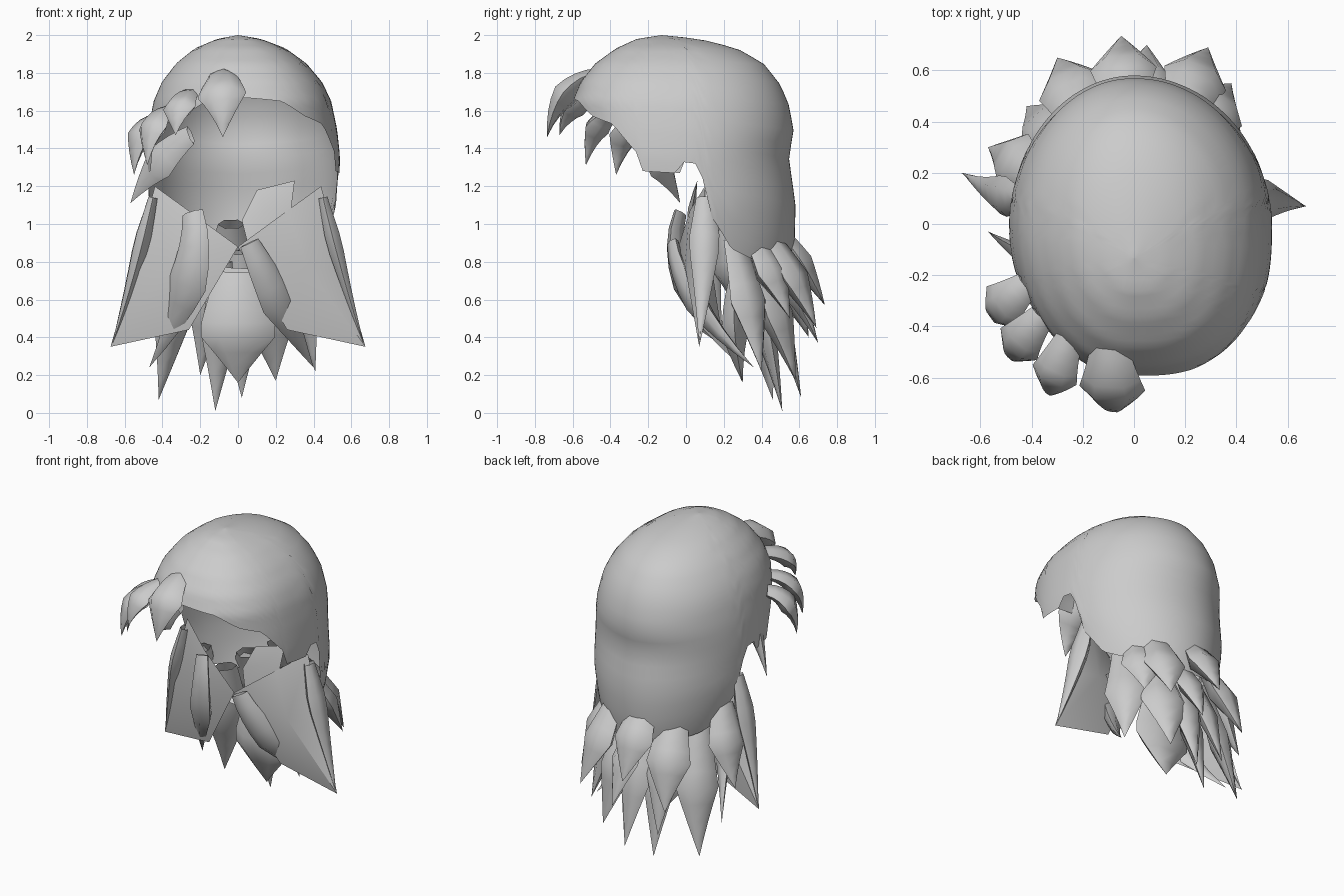
import bpy, bmesh, math
from mathutils import Vector

if "Cube" in bpy.data.objects:
    bpy.data.objects.remove(bpy.data.objects["Cube"])

grey = bpy.data.materials.new("light grey")
grey.diffuse_color = (0.6, 0.6, 0.6, 1)
grey.use_nodes = True
grey.node_tree.nodes["Principled BSDF"].inputs["Base Color"].default_value = grey.diffuse_color


def finish(name, bm, angle=40):
    bmesh.ops.recalc_face_normals(bm, faces=bm.faces)
    me = bpy.data.meshes.new(name)
    bm.to_mesh(me)
    bm.free()
    me.materials.append(grey)
    ob = bpy.data.objects.new(name, me)
    bpy.context.collection.objects.link(ob)
    bpy.ops.object.select_all(action='DESELECT')
    ob.select_set(True)
    bpy.context.view_layer.objects.active = ob
    bpy.ops.object.shade_smooth_by_angle(angle=math.radians(angle))


def interp(table, k):
    for a, b in zip(table, table[1:]):
        if a[0] <= k <= b[0]:
            f = (k - a[0]) / (b[0] - a[0])
            return [p + (q - p) * f for p, q in zip(a[1:], b[1:])]
    return table[-1][1:]


# Cap cross-sections: height, half width, front, back
RINGS = [(.72, .4, -.46, .54), (.9, .46, -.5, .575), (1.1, .505, -.55, .58),
         (1.35, .515, -.57, .545), (1.5, .5, -.59, .57), (1.65, .47, -.6, .54),
         (1.75, .425, -.56, .49), (1.85, .345, -.48, .41), (1.93, .24, -.37, .27),
         (1.98, .115, -.26, .07), (2, 0, -.13, -.13)]
# Lower rim of the cap, same on both sides: degrees from front, height
RIM = [(0, 1.67), (22, 1.65), (39, 1.57), (55, 1.53), (71, 1.36), (72, 1.28), (87, 1.27),
       (88, 1.33), (96, 1.32), (100, 1.22), (101, 1.05), (112, .87), (125, .82), (150, .77), (180, .74)]


def cap():
    bm = bmesh.new()
    cols, rows, grid = 120, 22, []
    for i in range(cols):
        deg = i * 360 / cols
        s, c = math.sin(math.radians(deg)), math.cos(math.radians(deg))
        low = interp(RIM, min(deg, 360 - deg))[0]
        e = .78 if s > 0 and c > 0 else 1   # fuller right front corner
        col = []
        for j in range(1, rows + 1):
            z = 2 - (2 - low) * (1 - math.cos(j / rows * math.pi / 2))
            w, f, b = interp(RINGS, z)
            x = math.copysign(abs(s) ** e, s) * w * (1.05 if s > 0 else .95)
            y = (f + b) / 2 - (b - f) / 2 * math.copysign(abs(c) ** e, c)
            col.append(bm.verts.new((x, y, z)))
        grid.append(col)
    top = bm.verts.new((0, -.13, 2))
    for i in range(cols):
        p, q = grid[i], grid[(i + 1) % cols]
        bm.faces.new((top, p[0], q[0]))
        for j in range(rows - 1):
            bm.faces.new((p[j], p[j + 1], q[j + 1], q[j]))
    finish("hair_cap", bm, 60)


def lock(name, start, bend, tip, width, thick, out, peak=.5):
    """Pointed strand: six-sided section swept along a bent path, flat against `out`."""
    bm = bmesh.new()
    a, m, t, out = Vector(start), Vector(bend), Vector(tip), Vector(out)
    rings, n = [], 8
    for j in range(n):
        u = j / n
        p = a * (1 - u) ** 2 + m * 2 * u * (1 - u) + t * u * u
        d = (m - a) * (1 - u) + (t - m) * u
        side = d.cross(out).normalized()
        up = side.cross(d).normalized()
        k = .55 + .45 * u / peak if u < peak else (1 - u) / (1 - peak)
        rings.append([bm.verts.new(p + side * math.cos(q * math.pi / 3) * width / 2 * k
                                   + up * math.sin(q * math.pi / 3) * thick / 2 * k)
                      for q in range(6)])
    end = bm.verts.new(t)
    for k in range(6):
        for p, q in zip(rings, rings[1:]):
            bm.faces.new((p[k], p[k - 1], q[k - 1], q[k]))
        bm.faces.new((rings[-1][k], rings[-1][k - 1], end))
    finish(name, bm, 50)


def panel(name, outline, bulge):
    """Broad flat strand with a raised middle on both faces."""
    bm = bmesh.new()
    vs = [bm.verts.new(p) for p in outline]
    mid = sum((Vector(p) for p in outline), Vector()) / len(outline)
    for s in (-1, 1):
        c = bm.verts.new(mid + Vector((0, s * bulge, 0)))
        for i in range(len(vs)):
            bm.faces.new((vs[i - 1], vs[i], c))
    finish(name, bm, 35)


def chin_band():
    """Thin crescent hanging across the lower opening."""
    bm, rows, n = bmesh.new(), [], 16
    for i in range(n + 1):
        x = -.47 + .75 * i / n
        z = .74 + .36 * (abs(x) / .47) ** 2.4
        h = .025 * math.sin(math.pi * i / n)
        y = .06 + .1 * x * x
        rows.append([bm.verts.new((x, y, z)), bm.verts.new((x, y + .03, z + h + .003))])
    for p, q in zip(rows, rows[1:]):
        bm.faces.new((p[0], q[0], q[1], p[1]))
    finish("chin_band", bm)


cap()
chin_band()

# Fringe strands: start, then tip; each bends outward before dropping
FRINGE = [((-.1, -.46, 1.78), (-.08, -.735, 1.46), .26),
          ((-.25, -.44, 1.69), (-.33, -.67, 1.47), .19),
          ((-.36, -.36, 1.6), (-.48, -.53, 1.31), .19),
          ((-.42, -.24, 1.56), (-.55, -.37, 1.26), .2)]
for i, (a, t, w) in enumerate(FRINGE):
    bend = (t[0], t[1] * .93, a[2] - .04)
    lock(f"fringe_strand_{i + 1}", a, bend, t, w, w * .55, (t[0], t[1], .2))
lock("temple_strand", (-.25, -.24, 1.47), (-.42, -.14, 1.36), (-.57, -.03, 1.11), .2, .08, (-.5, -1, .3))

# Broad side strands, the left one leaning further back, each with a rounded outer edge
for name, s, lean in (("right", 1, .07), ("left", -1, .2)):
    panel("side_strand_" + name, [(s * .44, .1, 1.2), (s * .56, .1, .75), (s * .675, lean, .35),
                                  (s * .26, .07, .44), (0, -.04, .88), (s * .26, .02, 1.07)], .06)
    lock("side_edge_" + name, (s * .45, .1, 1.14), (s * .54, .1, .75), (s * .67, lean, .35),
         .17, .1, (1, 0, .2), .3)
panel("inner_leaf", [(.05, 0, .9), (.02, .02, 1.02), (.1, .04, 1.18), (.3, .06, 1.23),
                     (.28, .03, 1.07)], .02)

# Strands beside the face opening
lock("front_strand_left", (-.24, -.03, 1.06), (-.18, -.15, .72), (-.47, .3, .24), .22, .1, (-.4, -1, 0))
lock("front_strand_right", (.06, -.07, .9), (.2, -.04, .6), (.4, .36, .24), .2, .1, (.3, -1, 0))
lock("centre_strand", (0, .28, .75), (0, .22, .5), (0, .3, .16), .42, .16, (0, -1, 0), .6)

# Nape strands: tip, start height, width; each starts under the cap and bends outward
NAPE = [((-.05, .735, .57), 1, .26), ((.29, .69, .45), .95, .26), ((.05, .7, .37), .85, .2),
        ((.38, .55, .5), .95, .26), ((.41, .4, .22), .92, .26), ((.2, .58, .17), .82, .3),
        ((.02, .61, .08), .85, .22), ((-.12, .51, .01), .8, .2), ((-.3, .65, .4), .92, .27),
        ((-.42, .46, .07), .85, .26), ((-.57, .3, .5), .98, .24), ((-.2, .58, .2), .85, .2)]
for i, (t, top, w) in enumerate(NAPE):
    x, y, z = t
    start = (x * .7, y * .62, top)
    bend = (x * .8, y * .84, z + (top - z) * .55)
    lock(f"nape_strand_{i + 1}", start, bend, t, w, w * .55, (x, y, .3))
